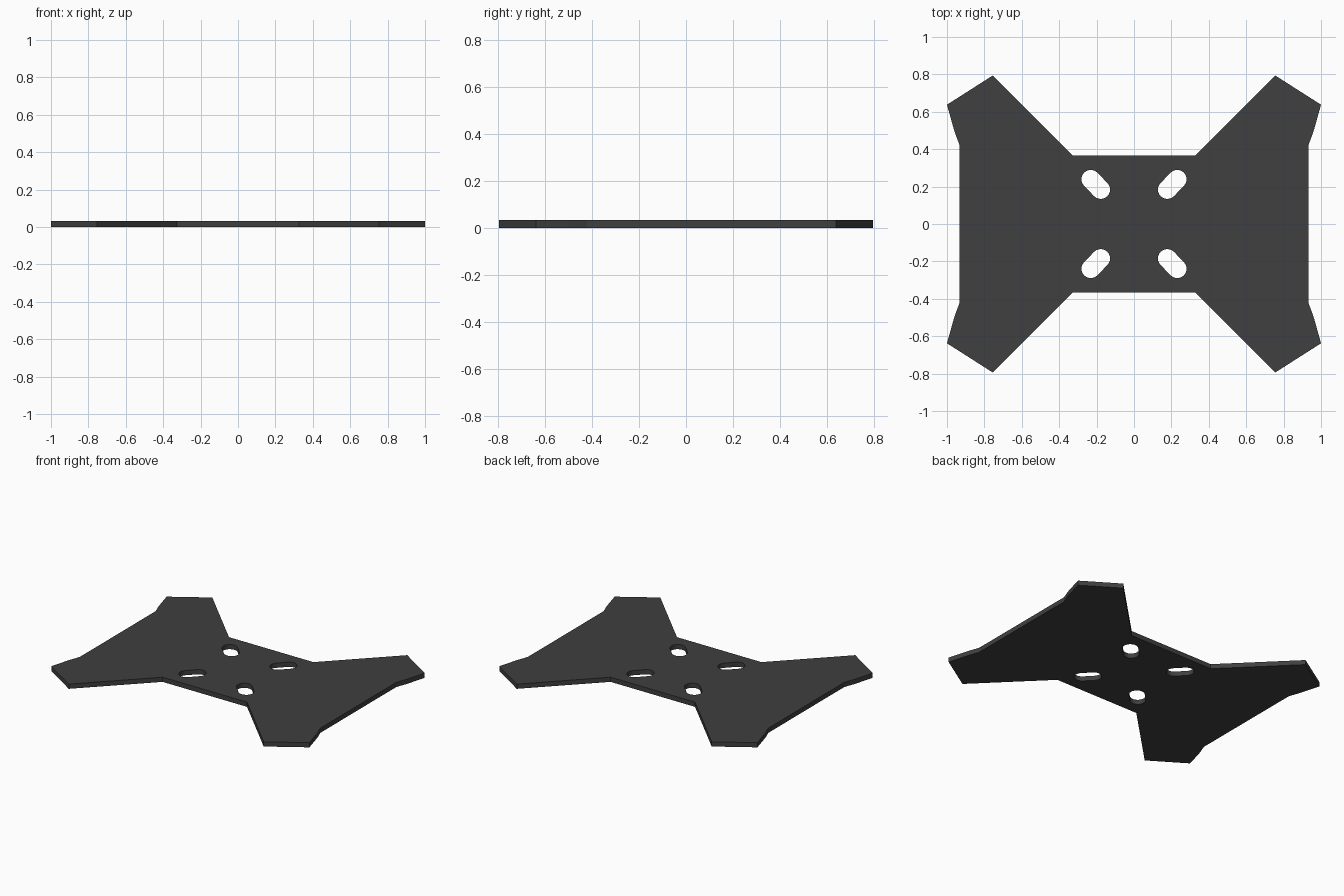
import bpy, bmesh, math

if "Cube" in bpy.data.objects:
    bpy.data.objects.remove(bpy.data.objects["Cube"])

THICK = 0.033
SLOT_R = 0.05

# One quarter of the outline, from the waist to the outer side
QUARTER = [(0.327, 0.367), (0.755, 0.794), (1.0, 0.638), (0.96, 0.495), (0.932, 0.42)]


def outline():
    right = QUARTER + [(x, -y) for x, y in reversed(QUARTER)]
    return right + [(-x, y) for x, y in reversed(right)]


def slot(sx, sy, steps=12):
    # Rounded slot lying along the diagonal of its quadrant
    pts = []
    for cx, cy, start in ((0.231, 0.239, -45), (0.178, 0.184, 135)):
        for i in range(steps + 1):
            a = math.radians(start + 180 * i / steps)
            pts.append((sx * (cx + SLOT_R * math.cos(a)), sy * (cy + SLOT_R * math.sin(a))))
    return pts


def add_loop(bm, pts):
    vs = [bm.verts.new((x, y, 0)) for x, y in pts]
    return [bm.edges.new((vs[i - 1], vs[i])) for i in range(len(vs))]


# Plate with four mounting slots
bm = bmesh.new()
edges = add_loop(bm, outline())
for sx in (1, -1):
    for sy in (1, -1):
        edges += add_loop(bm, slot(sx, sy))
bmesh.ops.triangle_fill(bm, edges=edges, use_beauty=True, use_dissolve=False, normal=(0, 0, 1))
top = bmesh.ops.extrude_face_region(bm, geom=bm.faces[:])["geom"]
bmesh.ops.translate(bm, vec=(0, 0, THICK), verts=[g for g in top if isinstance(g, bmesh.types.BMVert)])
bmesh.ops.recalc_face_normals(bm, faces=bm.faces[:])

mesh = bpy.data.meshes.new("slotted_plate")
bm.to_mesh(mesh)
bm.free()
plate = bpy.data.objects.new("slotted_plate", mesh)
bpy.context.collection.objects.link(plate)

# Dark finish
mat = bpy.data.materials.new("dark_plate")
mat.diffuse_color = (0.05, 0.05, 0.05, 1)
mat.use_nodes = True
mat.node_tree.nodes["Principled BSDF"].inputs["Base Color"].default_value = mat.diffuse_color
mesh.materials.append(mat)
